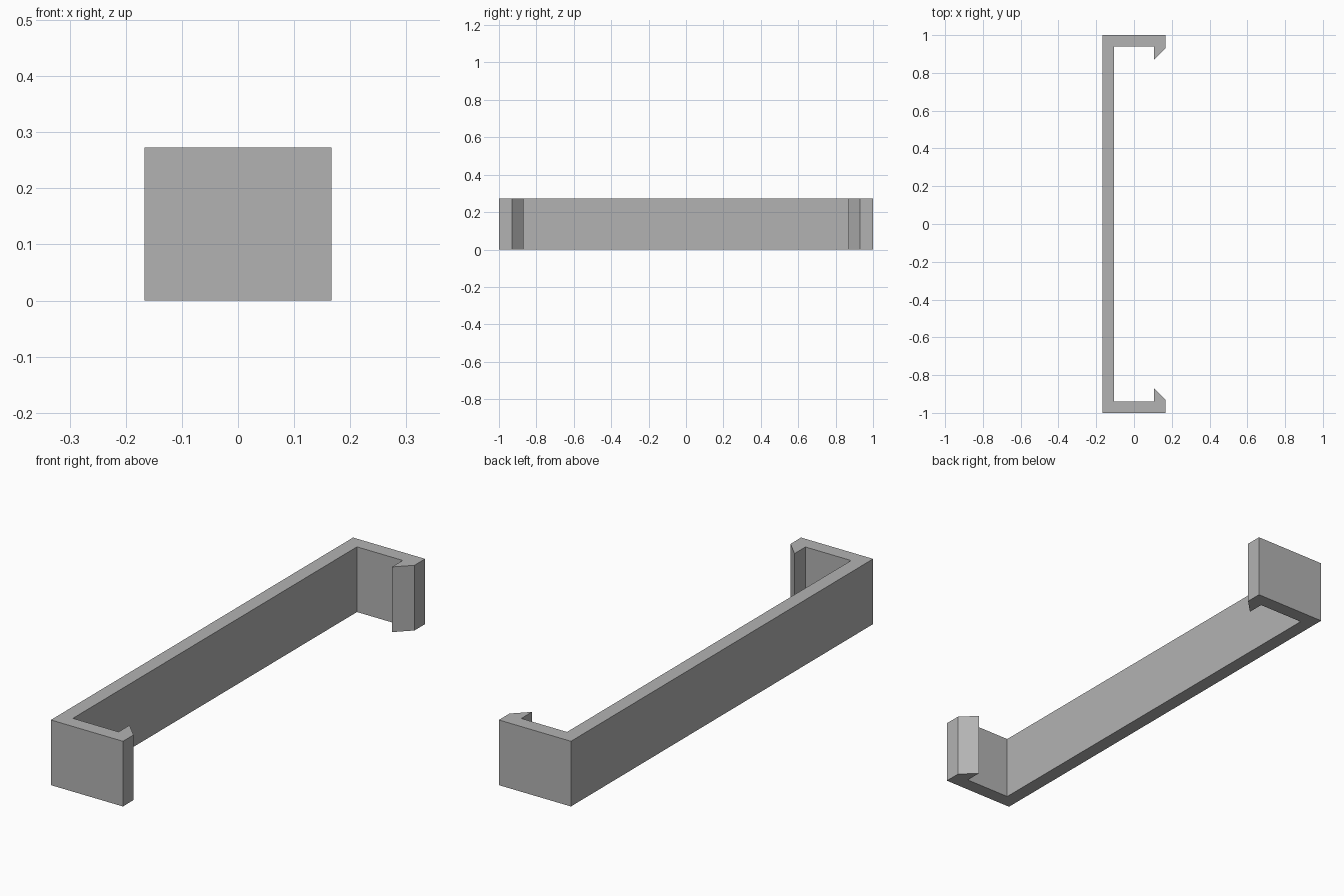
import bpy
import bmesh

cube = bpy.data.objects.get("Cube")
if cube:
    bpy.data.objects.remove(cube, do_unlink=True)

HEIGHT = 0.273

# Single plain grey
grey = bpy.data.materials.new("plain_grey")
grey.use_nodes = True
colour = (0.45, 0.45, 0.45, 1)
grey.diffuse_color = colour
grey.node_tree.nodes["Principled BSDF"].inputs["Base Color"].default_value = colour

# Plan of the back half: outer corner, arm end, hooked barb, inner corner
half = [(-0.167, 1), (0.167, 1), (0.167, 0.93), (0.105, 0.868),
        (0.105, 0.94), (-0.107, 0.94)]
outline = half + [(x, -y) for x, y in reversed(half)]

# Extrude the mirrored outline into the clip
bm = bmesh.new()
base = bm.faces.new([bm.verts.new((x, y, 0)) for x, y in outline])
extruded = bmesh.ops.extrude_face_region(bm, geom=[base], use_keep_orig=True)
top = [v for v in extruded["geom"] if isinstance(v, bmesh.types.BMVert)]
bmesh.ops.translate(bm, verts=top, vec=(0, 0, HEIGHT))
bmesh.ops.recalc_face_normals(bm, faces=bm.faces)

mesh = bpy.data.meshes.new("clip_bracket")
bm.to_mesh(mesh)
bm.free()
mesh.materials.append(grey)
bpy.context.collection.objects.link(bpy.data.objects.new("clip_bracket", mesh))
